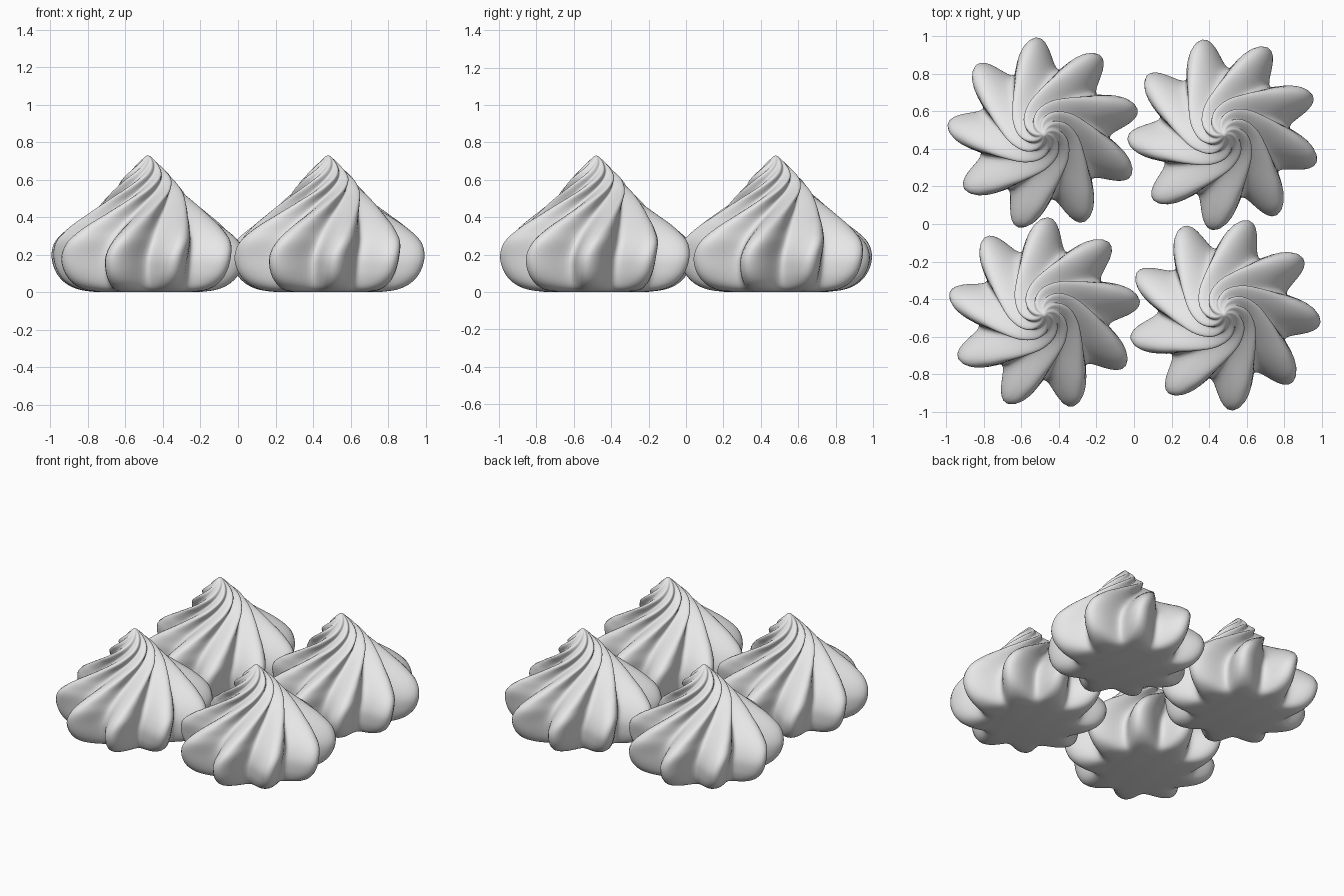
import bpy, bmesh, math
from mathutils import Vector

cube = bpy.data.objects.get("Cube")
if cube:
    bpy.data.objects.remove(cube)

LOBES = 9
SIDES = LOBES * 16
STEPS = 5

# Rings from base to tip: ridge radius, height, twist in degrees, groove depth
RINGS = [Vector(r) for r in (
    (0.27, 0.00, 0, 0.10), (0.37, 0.014, 0, 0.19), (0.445, 0.05, 0, 0.26),
    (0.495, 0.11, 0, 0.30), (0.516, 0.19, 1, 0.32), (0.495, 0.27, 5, 0.33),
    (0.42, 0.345, 11, 0.33), (0.325, 0.415, 21, 0.32), (0.24, 0.485, 38, 0.31),
    (0.178, 0.55, 63, 0.29), (0.13, 0.61, 90, 0.26), (0.08, 0.66, 114, 0.20),
    (0.04, 0.70, 132, 0.12), (0.012, 0.725, 140, 0.0))]


def spline(a, b, c, d, t):
    """Smooth blend from b to c."""
    return 0.5 * (2 * b + (c - a) * t + (2 * a - 5 * b + 4 * c - d) * t ** 2
                  + (3 * b - a - 3 * c + d) * t ** 3)


def smooth_rings():
    pts = [RINGS[0]] + RINGS + [RINGS[-1]]
    for i in range(len(RINGS) - 1):
        for s in range(STEPS):
            yield spline(*pts[i:i + 4], s / STEPS)
    yield RINGS[-1]


def swirl_mesh():
    """Twisted star-shaped body with lobes leaning to one side."""
    bm = bmesh.new()
    loops = []
    for radius, z, twist, depth in smooth_rings():
        loop = []
        for k in range(SIDES):
            phi = math.tau * k / SIDES
            wave = math.cos(LOBES * phi)
            r = radius * (1 - depth * (0.5 - 0.5 * wave))
            a = phi - 0.025 * wave + math.radians(twist)
            loop.append(bm.verts.new((r * math.cos(a), r * math.sin(a), max(z, 0))))
        loops.append(loop)
    for low, high in zip(loops, loops[1:]):
        for k in range(SIDES):
            n = (k + 1) % SIDES
            bm.faces.new((low[k], low[n], high[n], high[k]))
    # Flat base and small pointed cap
    bm.faces.new(reversed(loops[0]))
    tip = bm.verts.new((0, 0, 0.73))
    for k in range(SIDES):
        bm.faces.new((loops[-1][k], loops[-1][(k + 1) % SIDES], tip))
    for f in bm.faces:
        f.smooth = True
    mesh = bpy.data.meshes.new("meringue_swirl")
    bm.to_mesh(mesh)
    bm.free()
    return mesh


cream = bpy.data.materials.new("cream_white")
cream.use_nodes = True
cream.diffuse_color = (0.8, 0.8, 0.8, 1)
cream.node_tree.nodes["Principled BSDF"].inputs["Base Color"].default_value = (0.8, 0.8, 0.8, 1)

mesh = swirl_mesh()
mesh.materials.append(cream)

# Four copies, each turned a little differently
for name, x, y, turn in (("back_right", -1, 1, 15), ("back_left", 1, 1, 23.5),
                         ("front_right", -1, -1, 8), ("front_left", 1, -1, -4.5)):
    ob = bpy.data.objects.new("meringue_" + name, mesh)
    ob.location = (0.48 * x, 0.48 * y, 0)
    ob.rotation_euler.z = math.radians(turn)
    bpy.context.collection.objects.link(ob)
